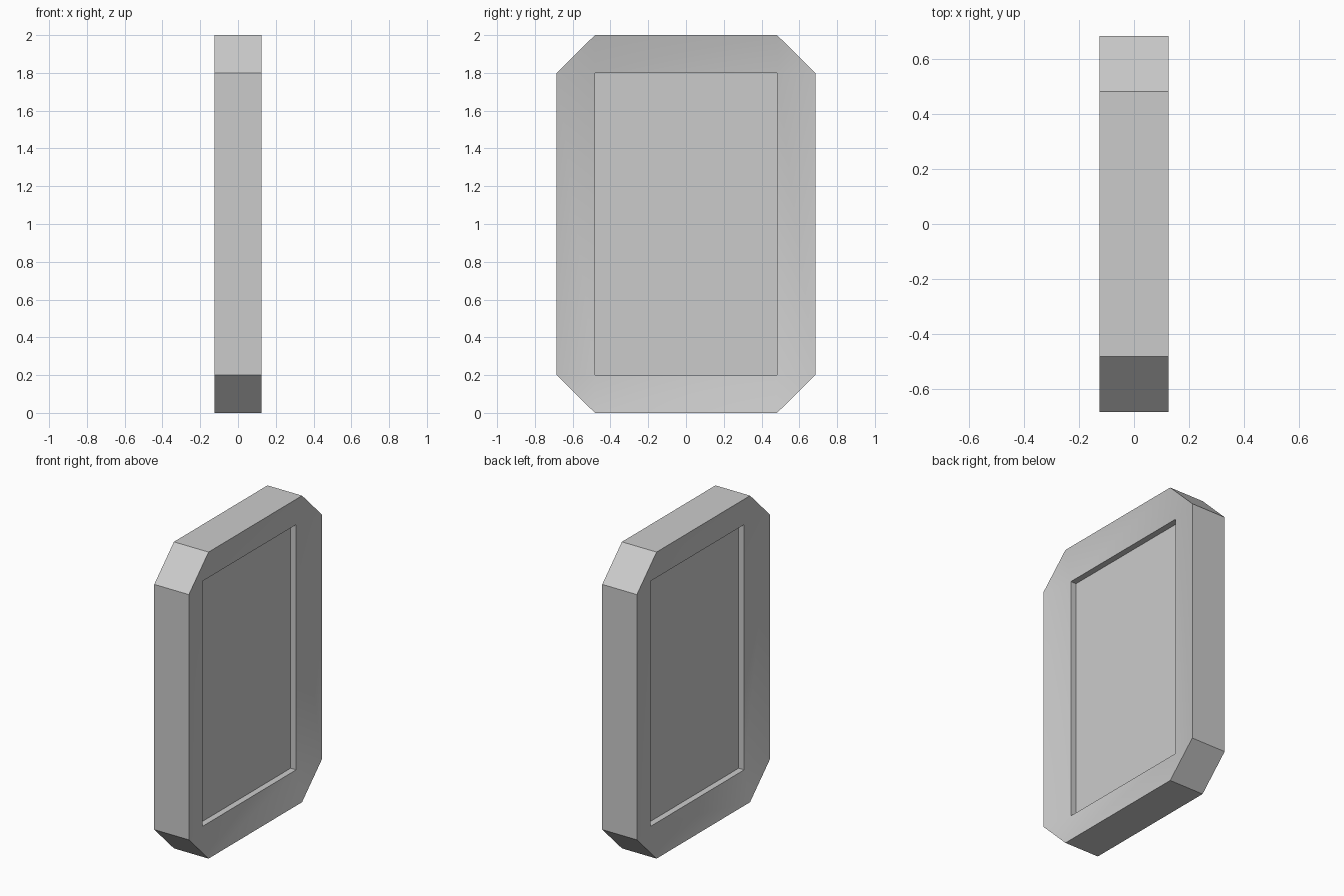
import bpy, bmesh
from math import radians

if "Cube" in bpy.data.objects:
    bpy.data.objects.remove(bpy.data.objects["Cube"])

HX, HY, IY = 0.125, 0.685, 0.482   # half thickness, half width, half opening width
Z0, Z1, TOP = 0.2, 1.8, 2.0        # opening bottom and top, overall height
RIM_X, PANEL_X = 0.083, 0.043      # half thickness at opening rim and at panel


def finish(name, bm):
    bmesh.ops.recalc_face_normals(bm, faces=bm.faces[:])
    mesh = bpy.data.meshes.new(name)
    bm.to_mesh(mesh)
    bm.free()
    obj = bpy.data.objects.new(name, mesh)
    bpy.context.collection.objects.link(obj)
    return obj


# Clipped-corner frame whose faces slope inward to a rectangular opening
outer = [(-IY, 0), (IY, 0), (HY, Z0), (HY, Z1),
         (IY, TOP), (-IY, TOP), (-HY, Z1), (-HY, Z0)]
inner = [(-IY, Z0), (IY, Z0), (IY, Z1), (-IY, Z1)]
bm = bmesh.new()
rings = []
for s in (-1, 1):
    out_v = [bm.verts.new((s * HX, y, z)) for y, z in outer]
    in_v = [bm.verts.new((s * RIM_X, y, z)) for y, z in inner]
    rings.append((out_v, in_v))
    for i in range(4):
        a, b, c = out_v[2 * i], out_v[2 * i + 1], out_v[(2 * i + 2) % 8]
        p, q = in_v[i], in_v[(i + 1) % 4]
        bm.faces.new((a, b, q, p))      # sloped rail
        bm.faces.new((b, c, q))         # sloped corner
# Outer edge and opening walls
for left, right in zip(*rings):
    n = len(left)
    for i in range(n):
        j = (i + 1) % n
        bm.faces.new((left[i], left[j], right[j], right[i]))
frame = finish("frame", bm)
bpy.context.view_layer.objects.active = frame
frame.select_set(True)
bpy.ops.object.shade_smooth_by_angle(angle=radians(30))

# Flat panel recessed on both sides
bm = bmesh.new()
bmesh.ops.create_cube(bm, size=1)
bmesh.ops.scale(bm, verts=bm.verts, vec=(2 * PANEL_X, 2 * IY, Z1 - Z0))
bmesh.ops.translate(bm, verts=bm.verts, vec=(0, 0, (Z0 + Z1) / 2))
finish("recessed_panel", bm)
